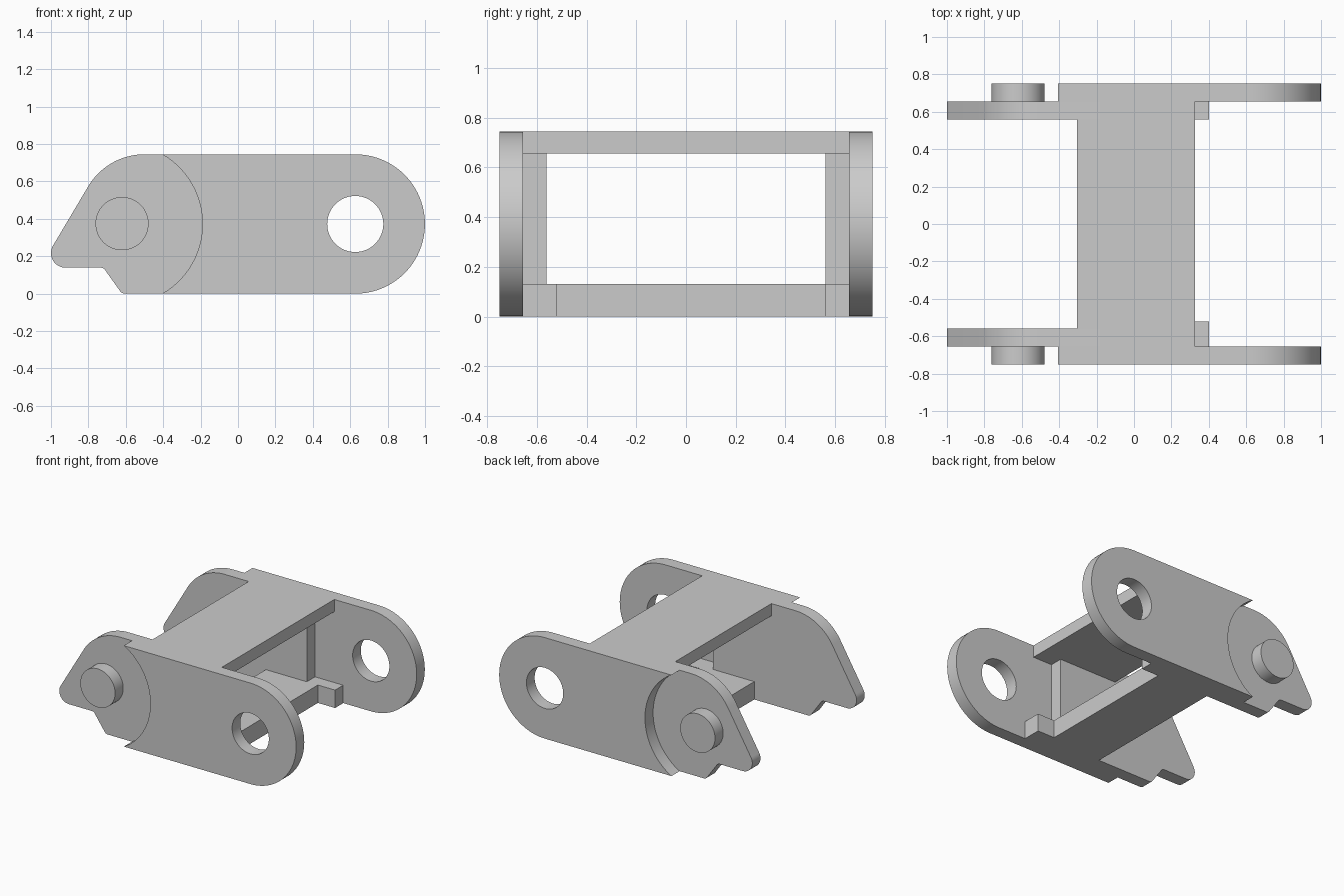
import bpy, bmesh
from math import radians, cos, sin, acos, degrees

if "Cube" in bpy.data.objects:
    bpy.data.objects.remove(bpy.data.objects["Cube"], do_unlink=True)

# Single plain grey
grey = bpy.data.materials.new("plain grey")
grey.use_nodes = True
colour = (0.6, 0.6, 0.6, 1)
grey.diffuse_color = colour
grey.node_tree.nodes["Principled BSDF"].inputs["Base Color"].default_value = colour

H = 0.745            # overall height
MID = H / 2
INNER, SEAM, OUTER = 0.56, 0.655, 0.75   # side plate layers in y
PIN_X, HOLE_X = -0.62, 0.627


def arc(cx, cy, r, a0, a1, n=24):
    return [(cx + r * cos(radians(a0 + (a1 - a0) * i / n)),
             cy + r * sin(radians(a0 + (a1 - a0) * i / n))) for i in range(n + 1)]


def circle(cx, cy, r):
    return arc(cx, cy, r, 0, 360, 64)[:-1]


def extrude(name, outlines, lo, hi, upright=True):
    """Extrude closed outlines along y (upright) or z, between lo and hi."""
    cu = bpy.data.curves.new(name, 'CURVE')
    cu.dimensions = '2D'
    cu.fill_mode = 'BOTH'
    cu.extrude = (hi - lo) / 2
    for pts in outlines:
        sp = cu.splines.new('POLY')
        sp.points.add(len(pts) - 1)
        for p, (u, v) in zip(sp.points, pts):
            p.co = (u, v, 0, 1)
        sp.use_cyclic_u = True
    ob = bpy.data.objects.new(name, cu)
    bpy.context.collection.objects.link(ob)
    centre = (lo + hi) / 2
    if upright:
        ob.rotation_euler.x = radians(90)
        ob.location.y = centre
    else:
        ob.location.z = centre
    bpy.ops.object.select_all(action='DESELECT')
    ob.select_set(True)
    bpy.context.view_layer.objects.active = ob
    bpy.ops.object.convert(target='MESH')
    ob = bpy.context.object
    # Weld caps to walls
    bm = bmesh.new()
    bm.from_mesh(ob.data)
    bmesh.ops.remove_doubles(bm, verts=bm.verts, dist=0.0002)
    bmesh.ops.recalc_face_normals(bm, faces=bm.faces)
    bm.to_mesh(ob.data)
    bm.free()
    ob.data.materials.clear()
    ob.data.materials.append(grey)
    bpy.ops.object.shade_smooth_by_angle(angle=radians(30))
    return ob


# Outer plate: round nose, concave tail around the pin
R_TAIL = 0.43
sweep = degrees(acos(0.213 / R_TAIL))
tail = arc(PIN_X, MID, R_TAIL, sweep, -sweep, 32)
tail[0] = (tail[0][0], H)
tail[-1] = (tail[-1][0], 0)
outer_outline = tail + arc(HOLE_X, MID, MID, -90, 90, 48)

# Inner plate: rounded shoulder, sloping to a small rounded hook
inner_outline = ([(0.17, 0), (0.17, H)]
                 + arc(-0.5, 0.395, 0.35, 90, 149.4)
                 + arc(-0.922, 0.217, 0.078, 149.4, 270, 16)
                 + arc(-0.735, 0.109, 0.03, 90, 37, 6)
                 + arc(-0.605, 0.03, 0.03, 217, 270, 6))

for side, s in (("front", -1), ("back", 1)):
    def span(a, b):
        return sorted((s * a, s * b))
    extrude(side + "_outer_plate", [outer_outline, circle(HOLE_X, MID, 0.15)],
            *span(SEAM, OUTER))
    extrude(side + "_inner_plate", [inner_outline], *span(INNER, SEAM))
    extrude(side + "_pin", [circle(PIN_X, MID + 0.002, 0.142)], *span(SEAM, OUTER))

# Top bridge, wrapping past the ends of the inner plates
top_outline = [(-0.305, -INNER), (0.17, -INNER), (0.17, -SEAM), (0.327, -SEAM),
               (0.327, SEAM), (0.17, SEAM), (0.17, INNER), (-0.305, INNER)]
extrude("top_bridge", [top_outline], 0.655, H, upright=False)

# Bottom bar with a stop tab at each end, the front one wider
bar_outline = [(-0.165, -INNER), (0.17, -INNER), (0.17, -SEAM), (0.4, -SEAM),
               (0.4, -0.52), (0.26, -0.52), (0.26, INNER), (0.4, INNER),
               (0.4, SEAM), (0.17, SEAM), (0.17, INNER), (-0.165, INNER)]
extrude("bottom_bar", [bar_outline], 0, 0.132, upright=False)
